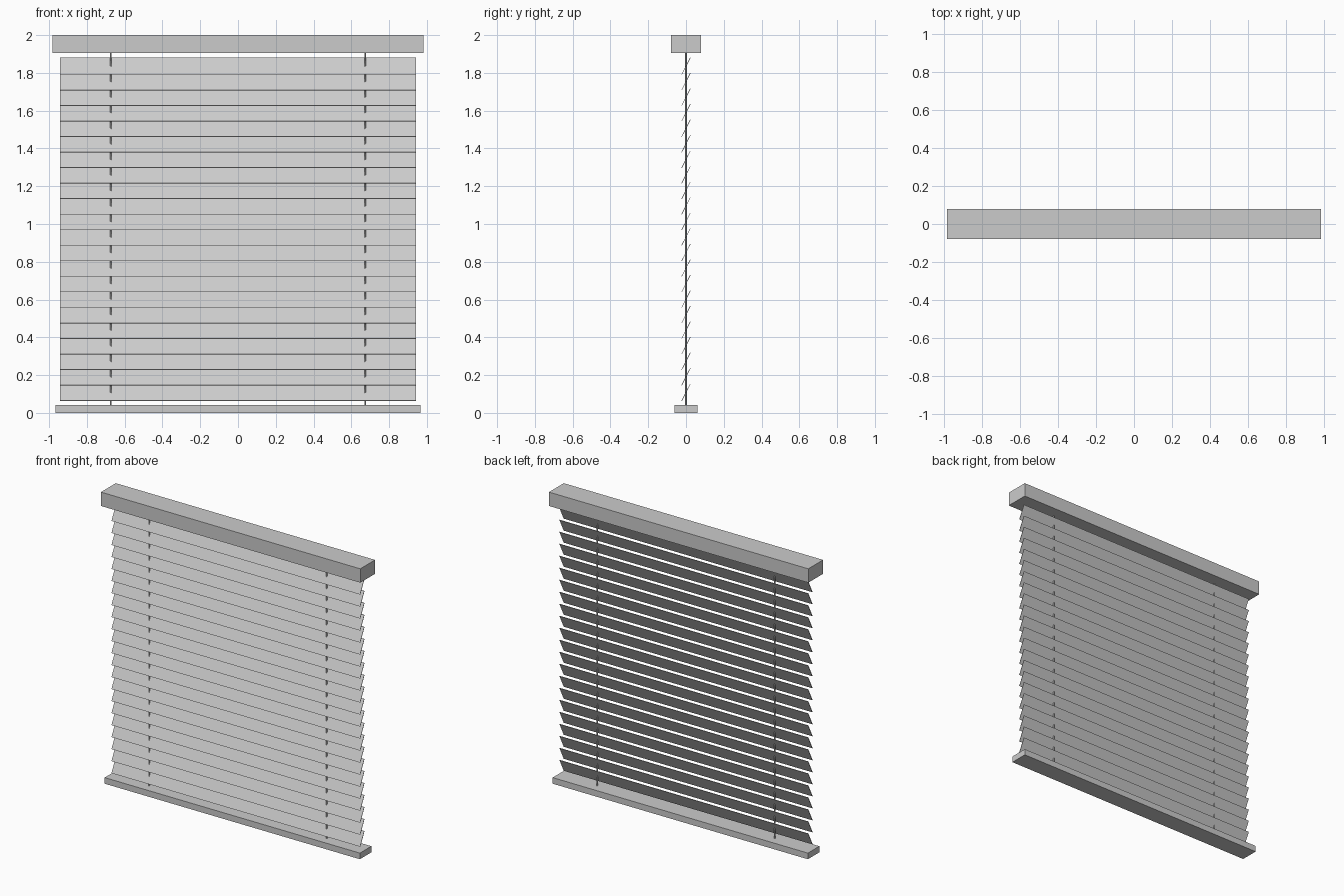
import bpy, math

if "Cube" in bpy.data.objects:
    bpy.data.objects.remove(bpy.data.objects["Cube"])

def box(name, size, loc, tilt=0.0):
    bpy.ops.mesh.primitive_cube_add(size=1, location=loc)
    o = bpy.context.object
    o.name = name
    o.scale = size
    bpy.ops.object.transform_apply(location=False, rotation=False, scale=True)
    o.rotation_euler.x = tilt
    return o

# Head rail and bottom rail
box("head_rail", (1.965, 0.16, 0.095), (0, 0, 1.9525))
box("bottom_rail", (1.934, 0.124, 0.042), (0, 0, 0.021))

# Tilted slats: front edge low, back edge high
COUNT, FIRST, LAST = 22, 0.109, 1.836
for i in range(COUNT):
    z = FIRST + (LAST - FIRST) * i / (COUNT - 1)
    box(f"slat_{i + 1:02d}", (1.884, 0.101, 0.003), (0, 0, z), math.radians(63))

# Ladder cords running between the rails
for side, x in (("left", -0.673), ("right", 0.673)):
    bpy.ops.mesh.primitive_cylinder_add(vertices=8, radius=0.004, depth=1.88,
                                        location=(x, 0, 0.975))
    bpy.context.object.name = f"cord_{side}"
    bpy.ops.object.shade_smooth_by_angle(angle=math.radians(50))
